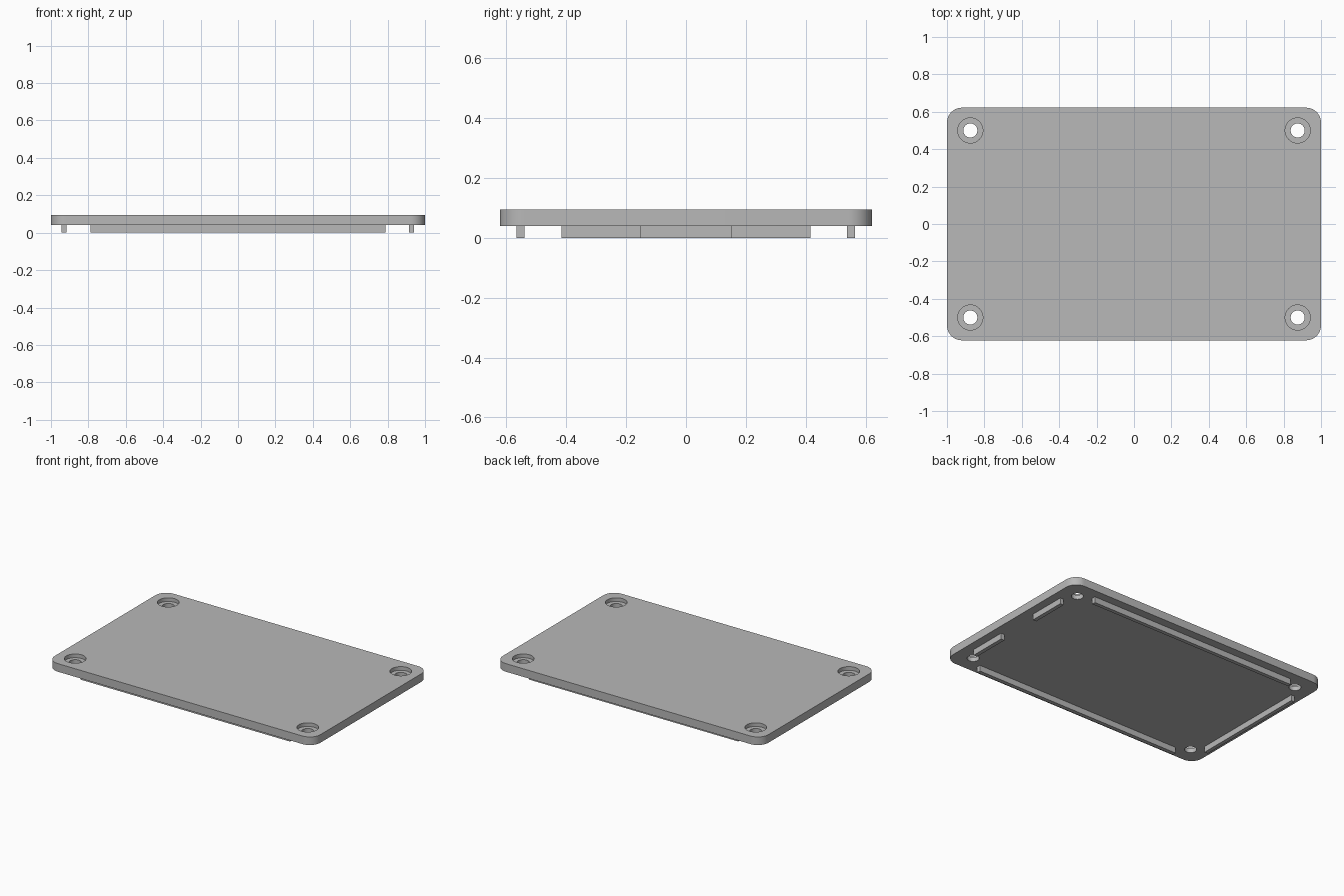
import bpy
import bmesh
from mathutils import Matrix, Vector

HALF_X, HALF_Y = 1.0, 0.622
BOTTOM, TOP = 0.04, 0.095
HOLE_X, HOLE_Y = 0.875, 0.5
BORE_FLOOR = 0.07

default_cube = bpy.data.objects.get("Cube")
if default_cube:
    bpy.data.objects.remove(default_cube, do_unlink=True)

# Single grey material
grey = bpy.data.materials.new("plain grey")
grey.use_nodes = True
colour = (0.48, 0.48, 0.48, 1.0)
grey.diffuse_color = colour
grey.node_tree.nodes["Principled BSDF"].inputs["Base Color"].default_value = colour


def add_object(name, bm):
    mesh = bpy.data.meshes.new(name)
    bm.to_mesh(mesh)
    bm.free()
    mesh.materials.append(grey)
    obj = bpy.data.objects.new(name, mesh)
    bpy.context.collection.objects.link(obj)
    return obj


def add_box(name, low, high, corner=0.0):
    """Box between two points, with optional rounded vertical edges."""
    low, high = Vector(low), Vector(high)
    bm = bmesh.new()
    bmesh.ops.create_cube(bm, size=1.0, matrix=Matrix.Translation((low + high) / 2)
                          @ Matrix.Diagonal((high - low).to_4d()))
    if corner:
        upright = [e for e in bm.edges
                   if abs(e.verts[0].co.z - e.verts[1].co.z) > 0.01]
        bmesh.ops.bevel(bm, geom=upright, offset=corner, segments=10,
                        profile=0.5, affect='EDGES')
    return add_object(name, bm)


def add_hole_cutter(name, radius, low, high):
    """Four cylinders, one at each screw position."""
    bm = bmesh.new()
    for sx in (-1, 1):
        for sy in (-1, 1):
            place = Matrix.Translation((sx * HOLE_X, sy * HOLE_Y, (low + high) / 2))
            bmesh.ops.create_cone(bm, cap_ends=True, segments=48, radius1=radius,
                                  radius2=radius, depth=high - low, matrix=place)
    cutter = add_object(name, bm)
    cutter.hide_render = True
    return cutter


# Rounded cover plate with counterbored screw holes
plate = add_box("cover_plate", (-HALF_X, -HALF_Y, BOTTOM), (HALF_X, HALF_Y, TOP), 0.08)
cutters = [add_hole_cutter("screw_hole_cutter", 0.0375, 0.0, 0.2),
           add_hole_cutter("counterbore_cutter", 0.067, BORE_FLOOR, 0.2)]
for cutter in cutters:
    cut = plate.modifiers.new(cutter.name, 'BOOLEAN')
    cut.operation = 'DIFFERENCE'
    cut.solver = 'EXACT'
    cut.object = cutter
bpy.context.view_layer.update()
evaluated = plate.evaluated_get(bpy.context.evaluated_depsgraph_get())
cut_mesh = bpy.data.meshes.new_from_object(evaluated)
plate.modifiers.clear()
plate.data = cut_mesh
for cutter in cutters:
    bpy.data.objects.remove(cutter, do_unlink=True)

bpy.ops.object.select_all(action='DESELECT')
plate.select_set(True)
bpy.context.view_layer.objects.active = plate
bpy.ops.object.shade_smooth_by_angle(angle=0.6)

# Locating ribs under the plate; the left end rib has a gap in the middle
RIB_TOP = BOTTOM + 0.005
ribs = {
    "front_rib": (-0.788, 0.788, -0.566, -0.539),
    "back_rib": (-0.788, 0.788, 0.538, 0.564),
    "right_rib": (-0.943, -0.917, -0.416, 0.416),
    "left_front_rib": (0.915, 0.942, -0.416, -0.152),
    "left_back_rib": (0.915, 0.942, 0.152, 0.416),
}
for name, (x0, x1, y0, y1) in ribs.items():
    add_box(name, (x0, y0, 0.0), (x1, y1, RIB_TOP))
